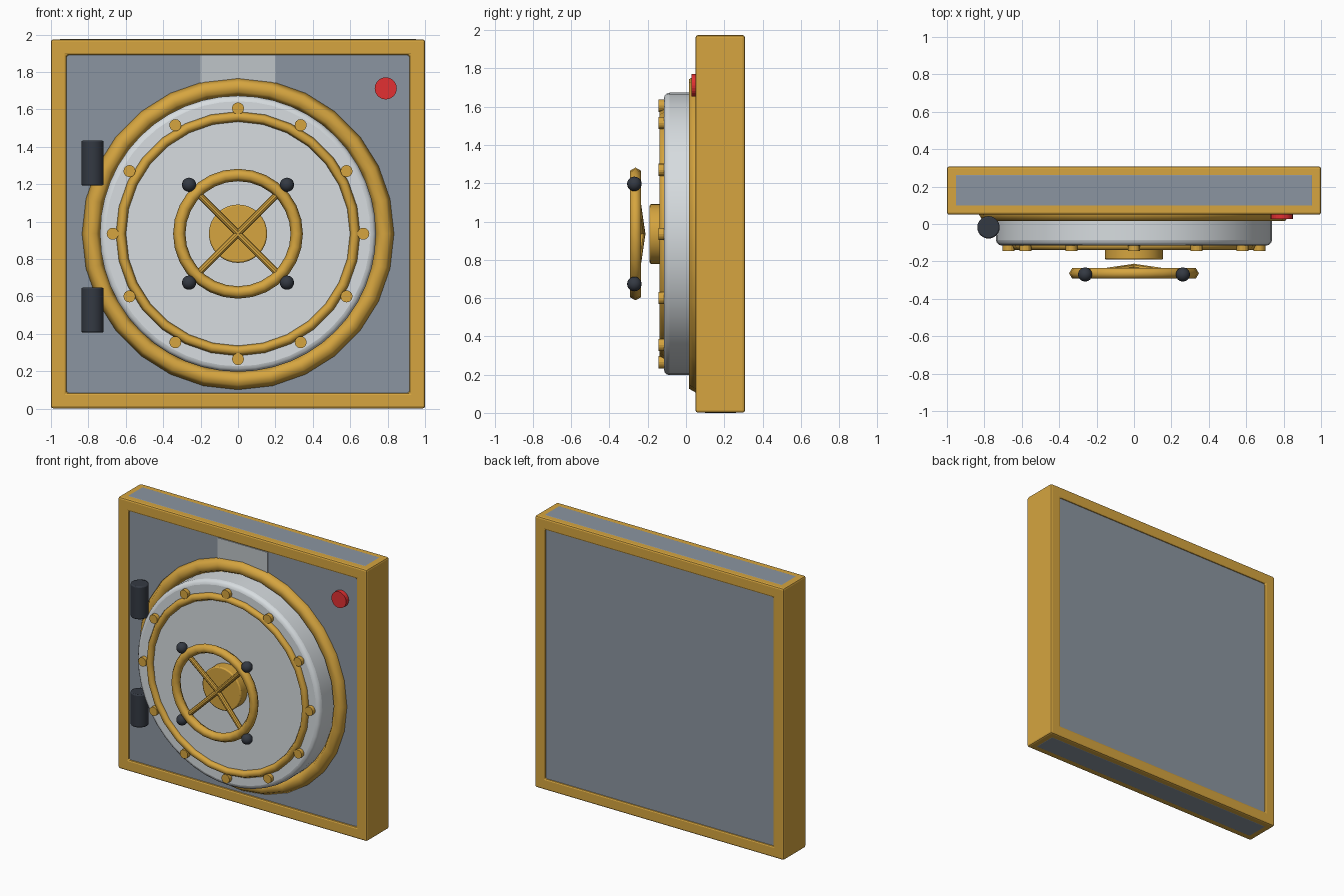
import bpy
import math
from mathutils import Vector

cube = bpy.data.objects.get("Cube")
if cube:
    bpy.data.objects.remove(cube, do_unlink=True)


def material(name, rgb):
    m = bpy.data.materials.new(name)
    m.use_nodes = True
    color = (*rgb, 1)
    m.diffuse_color = color
    m.node_tree.nodes["Principled BSDF"].inputs["Base Color"].default_value = color
    return m


gold = material("gold", (0.67, 0.375, 0.05))
slate = material("slate_grey", (0.26, 0.302, 0.355))
steel = material("polished_steel", (0.68, 0.72, 0.745))
light = material("light_grey", (0.52, 0.555, 0.58))
dark = material("dark_iron", (0.034, 0.041, 0.055))
red = material("alarm_red", (0.76, 0.03, 0.032))

CENTER_Z = 0.935
HEIGHT = 1.975


def finish(name, mat, bevel=0, segments=2, smooth=0):
    ob = bpy.context.object
    ob.name = name
    ob.data.materials.append(mat)
    if smooth:
        bpy.ops.object.shade_smooth_by_angle(angle=math.radians(smooth))
    if bevel:
        mod = ob.modifiers.new("Bevel", "BEVEL")
        mod.width = bevel
        mod.segments = segments
        mod.limit_method = "ANGLE"
    return ob


def box(name, mat, low, high, **kw):
    low, high = Vector(low), Vector(high)
    bpy.ops.mesh.primitive_cube_add(size=1, location=(low + high) / 2)
    bpy.context.object.scale = high - low
    bpy.ops.object.transform_apply(location=False, rotation=False, scale=True)
    return finish(name, mat, **kw)


def rod(name, mat, start, end, radius, sides=24, **kw):
    start, end = Vector(start), Vector(end)
    axis = end - start
    bpy.ops.mesh.primitive_cylinder_add(
        vertices=sides, radius=radius, depth=axis.length,
        location=(start + end) / 2, rotation=axis.to_track_quat("Z", "Y").to_euler())
    return finish(name, mat, **kw)


def ring(name, radius, thickness, y):
    bpy.ops.mesh.primitive_torus_add(
        major_radius=radius, minor_radius=thickness, major_segments=28,
        minor_segments=6, location=(0, y, CENTER_Z), rotation=(math.pi / 2, 0, 0))
    return finish(name, gold, smooth=80)


def around(radius, angle, y):
    """Point on a circle about the door axis."""
    return (radius * math.cos(angle), y, CENTER_Z + radius * math.sin(angle))


# Rectangular surround: a square section swept round the opening
def rectangle(half_x, z0, z1, y):
    return [(-half_x, y, z0), (half_x, y, z0), (half_x, y, z1), (-half_x, y, z1)]


verts = []
for y in (0.05, 0.308):
    verts += rectangle(1, 0.001, HEIGHT - 0.001, y) + rectangle(0.915, 0.085, 1.889, y)
faces = []
for i in range(4):
    j = (i + 1) % 4
    faces += [(i, j, j + 4, i + 4), (i + 8, i + 12, j + 12, j + 8),
              (i, i + 8, j + 8, j), (i + 4, j + 4, j + 12, i + 12)]
mesh = bpy.data.meshes.new("frame")
mesh.from_pydata(verts, [], faces)
frame = bpy.data.objects.new("frame", mesh)
bpy.context.collection.objects.link(frame)
bpy.ops.object.select_all(action="DESELECT")
frame.select_set(True)
bpy.context.view_layer.objects.active = frame
finish("frame", gold, bevel=0.012)

# Thick bevelled wall panel filling the frame, and the pale strip above the door
box("wall_panel", slate, (-0.99, 0.06, 0), (0.99, 0.30, HEIGHT), bevel=0.04)
box("pale_strip", light, (-0.2, 0.053, 1.3), (0.2, 0.061, 1.889))

# Round door with its rims and hub
ring("door_surround", 0.784, 0.05, 0.06)
rod("door", steel, (0, 0.08, CENTER_Z), (0, -0.115, CENTER_Z), 0.738,
    sides=48, bevel=0.03, segments=3, smooth=40)
ring("door_trim", 0.626, 0.027, -0.115)
rod("hub", gold, (0, -0.1, CENTER_Z), (0, -0.19, CENTER_Z), 0.156,
    sides=32, bevel=0.008, smooth=40)

# Bolts
for i in range(12):
    a = math.radians(30 * i)
    rod("bolt", gold, around(0.67, a, -0.1), around(0.67, a, -0.144), 0.032, sides=16)

# Hand wheel with sloping spokes and round knobs
ring("wheel_rim", 0.314, 0.033, -0.264)
for i in range(4):
    a = math.radians(45 + 90 * i)
    rod("spoke", gold, (0, -0.23, CENTER_Z), around(0.31, a, -0.262), 0.018, sides=10)
    bpy.ops.mesh.primitive_uv_sphere_add(
        segments=16, ring_count=10, radius=0.038, location=around(0.37, a, -0.27))
    finish("knob", dark, smooth=40)

# Hinges
for z in (0.527, 1.313):
    rod("hinge", dark, (-0.778, -0.018, z - 0.12), (-0.778, -0.018, z + 0.12), 0.06,
        bevel=0.008, smooth=40)

# Alarm button
rod("alarm_button", red, (0.79, 0.07, 1.712), (0.79, 0.028, 1.712), 0.059)
